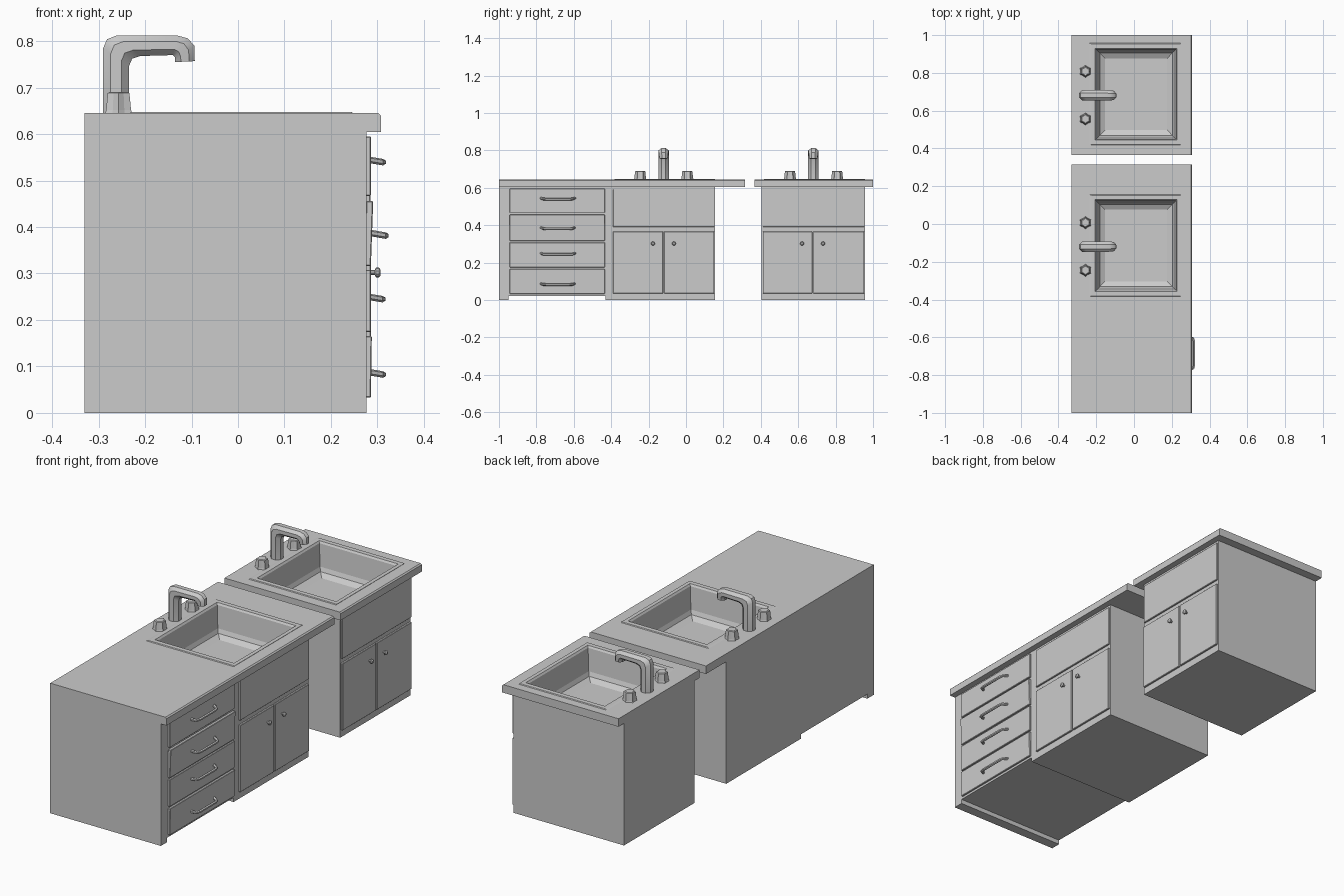
import bpy, bmesh, math
from mathutils import Vector

if "Cube" in bpy.data.objects:
    bpy.data.objects.remove(bpy.data.objects["Cube"])

grey = bpy.data.materials.new("light_grey")
grey.diffuse_color = (0.6, 0.6, 0.6, 1)
grey.use_nodes = True
grey.node_tree.nodes["Principled BSDF"].inputs["Base Color"].default_value = grey.diffuse_color


def finish(name, bm, smooth=False):
    bmesh.ops.recalc_face_normals(bm, faces=bm.faces)
    me = bpy.data.meshes.new(name)
    bm.to_mesh(me)
    bm.free()
    me.materials.append(grey)
    ob = bpy.data.objects.new(name, me)
    bpy.context.collection.objects.link(ob)
    if smooth:
        bpy.ops.object.select_all(action='DESELECT')
        ob.select_set(True)
        bpy.context.view_layer.objects.active = ob
        bpy.ops.object.shade_smooth_by_angle(angle=math.radians(35))
    return ob


def box(name, x, y, z, open_top=False, lean=0.0, bevel=0.0):
    """Box from (min, max) ranges; lean pushes the upper edge towards +x."""
    bm = bmesh.new()
    bmesh.ops.create_cube(bm, size=1)
    for v in bm.verts:
        up = v.co.z > 0
        v.co = [r[0] + (c + 0.5) * (r[1] - r[0]) for r, c in zip((x, y, z), v.co)]
        if up:
            v.co.x += lean
    if open_top:
        top = [f for f in bm.faces if f.normal.z > 0.9 or f.calc_center_median().z > z[1] - 1e-5]
        bmesh.ops.delete(bm, geom=top, context='FACES')
    if bevel:
        bmesh.ops.bevel(bm, geom=bm.edges[:], offset=bevel, segments=1, affect='EDGES')
    return finish(name, bm)


def loft(name, rings, cap_start=True, cap_end=True, closed=False, smooth=False):
    """Skin a list of equal-length point rings."""
    bm = bmesh.new()
    vs = [[bm.verts.new(p) for p in r] for r in rings]
    n = len(vs[0])
    pairs = list(zip(vs, vs[1:])) + ([(vs[-1], vs[0])] if closed else [])
    for a, b in pairs:
        for i in range(n):
            j = (i + 1) % n
            bm.faces.new((a[i], a[j], b[j], b[i]))
    if not closed and cap_start:
        bm.faces.new(vs[0])
    if not closed and cap_end:
        bm.faces.new(vs[-1])
    return finish(name, bm, smooth)


def rect(x0, x1, y0, y1, z):
    return [(x0, y0, z), (x1, y0, z), (x1, y1, z), (x0, y1, z)]


def circle(n, fn):
    return [fn(2 * math.pi * (i + 0.5) / n) for i in range(n)]


BACK, FACE, EDGE = -0.33, 0.277, 0.308
LOW, TOP = 0.605, 0.645


def counter(name, y0, y1, c):
    # slab with a sink cut-out and a chamfered front edge
    hole = (-0.21, 0.23, c - 0.246, c + 0.246)
    loft(name, [rect(*hole, TOP), rect(BACK, EDGE - 0.006, y0, y1, TOP),
                rect(BACK, EDGE, y0, y1, TOP - 0.006),
                rect(BACK, EDGE, y0, y1, LOW), rect(*hole, LOW)], closed=True)


def sink(name, c):
    # raised rim, near-vertical walls, sloped bottom edge
    levels = [(0.24, 0.27, TOP), (0.236, 0.266, TOP + 0.003), (0.217, 0.243, TOP + 0.003),
              (0.211, 0.237, TOP - 0.006), (0.200, 0.226, 0.53), (0.192, 0.218, 0.51),
              (0.165, 0.190, 0.495)]
    rings = [rect(0.011 - w, 0.011 + w, c - d, c + d, z) for w, d, z in levels]
    rings[0] = rect(-0.235, 0.245, c - 0.27, c + 0.27, TOP)
    ob = loft(name, rings, cap_start=False)
    ob.data.flip_normals()
    bm = bmesh.new()
    bm.from_mesh(ob.data)
    bm.normal_update()
    floor = min(bm.faces, key=lambda f: f.calc_center_median().z)
    if floor.normal.z < 0:
        bmesh.ops.reverse_faces(bm, faces=bm.faces)
    bm.to_mesh(ob.data)
    bm.free()


def faucet(name, c):
    # outer and inner outline points of the bent spout, with half width
    spine = [(-.29, .645, -.235, .645, .028), (-.29, .785, -.235, .745, .028),
             (-.282, .804, -.228, .762, .028), (-.262, .812, -.21, .768, .028),
             (-.13, .812, -.14, .770, .027), (-.108, .806, -.136, .766, .026),
             (-.094, .79, -.136, .758, .024), (-.093, .757, -.135, .755, .022)]
    rings = []
    for ox, oz, ix, iz, w in spine:
        k = 1 / math.cos(math.pi / 8)
        rings.append(circle(8, lambda a: (
            (ox + ix) / 2 + (ox - ix) / 2 * k * math.cos(a), c + w * k * math.sin(a),
            (oz + iz) / 2 + (oz - iz) / 2 * k * math.cos(a))))
    loft(name, rings, smooth=True)


def tap(name, y):
    # six-lobed, slightly tapered tap handle
    rings = []
    for r, z in ((0.033, TOP), (0.031, 0.652), (0.027, 0.688), (0.022, 0.691)):
        rings.append([(-0.257 + q * math.cos(a), y + q * math.sin(a), z)
                      for i in range(12)
                      for a, q in [(math.pi * i / 6, r * (1 if i % 2 else 0.8))]])
    loft(name, rings)


def door_knob(name, y):
    prof = [(0.005, 0.28), (0.005, 0.294), (0.011, 0.297), (0.011, 0.303), (0.006, 0.307)]
    loft(name, [circle(10, lambda a: (x, y + r * math.cos(a), 0.302 + r * math.sin(a)))
                for r, x in prof], smooth=True)


def pull(name, z, out):
    # arched bar handle
    y = -0.685
    path = [(0.28, y - 0.092), (out - 0.010, y - 0.078), (out - 0.006, y - 0.062),
            (out - 0.006, y + 0.062), (out - 0.010, y + 0.078), (0.28, y + 0.092)]
    rings = []
    for i, p in enumerate(path):
        a, b = path[max(i - 1, 0)], path[min(i + 1, len(path) - 1)]
        t = Vector((b[0] - a[0], b[1] - a[1])).normalized()
        n = Vector((t.y, -t.x))
        drop = 0.006 * (p[0] - 0.28) / 0.035
        rings.append(circle(6, lambda s: (p[0] + n.x * 0.007 * math.cos(s),
                                          p[1] + n.y * 0.007 * math.cos(s),
                                          z - drop + 0.007 * math.sin(s))))
    loft(name, rings, smooth=True)


def sink_cabinet(tag, y0, y1, c, left, right):
    box(tag + "_cabinet", (BACK, FACE), (y0, y1), (0, LOW), open_top=True)
    box(tag + "_upper_panel", (FACE - 0.005, 0.285), (left, right), (0.39, 0.592), bevel=0.002)
    mid = c
    for side, a, b, k in (("left", left, mid - 0.003, -0.057), ("right", mid + 0.003, right, 0.055)):
        box(f"{tag}_{side}_door", (FACE - 0.005, 0.286), (a, b), (0.035, 0.367), bevel=0.002)
        door_knob(f"{tag}_{side}_door_knob", c + k)


def fittings(tag, c):
    sink(tag + "_sink", c)
    faucet(tag + "_faucet", c - 0.006)
    tap(tag + "_left_tap", c - 0.131)
    tap(tag + "_right_tap", c + 0.121)


# long unit: counter, sink cabinet, drawer stack and end panel
LONG, SHORT = -0.114, 0.687
counter("long_counter", -1.0, 0.315, LONG)
sink_cabinet("long", -0.43, 0.156, -0.12, -0.39, 0.151)
fittings("long", LONG)
box("end_panel", (BACK, FACE), (-1.0, -0.95), (0, LOW))
box("drawer_carcass", (BACK, FACE), (-0.95, -0.43), (0.022, LOW))
drawers = [(0.467, 0.595, 0.0, 0.545, 0.318), (0.316, 0.456, 0.005, 0.388, 0.324),
           (0.174, 0.308, 0.0, 0.250, 0.317), (0.033, 0.165, 0.002, 0.088, 0.318)]
for i, (z0, z1, lean, hz, out) in enumerate(drawers, 1):
    box(f"drawer_{i}", (FACE - 0.006, 0.286), (-0.943, -0.434), (z0, z1), lean=lean, bevel=0.002)
    pull(f"drawer_pull_{i}", hz, out)

# short unit: counter and sink cabinet
counter("short_counter", 0.365, 1.0, SHORT)
sink_cabinet("short", 0.405, 0.957, 0.678, 0.411, 0.953)
fittings("short", SHORT)
